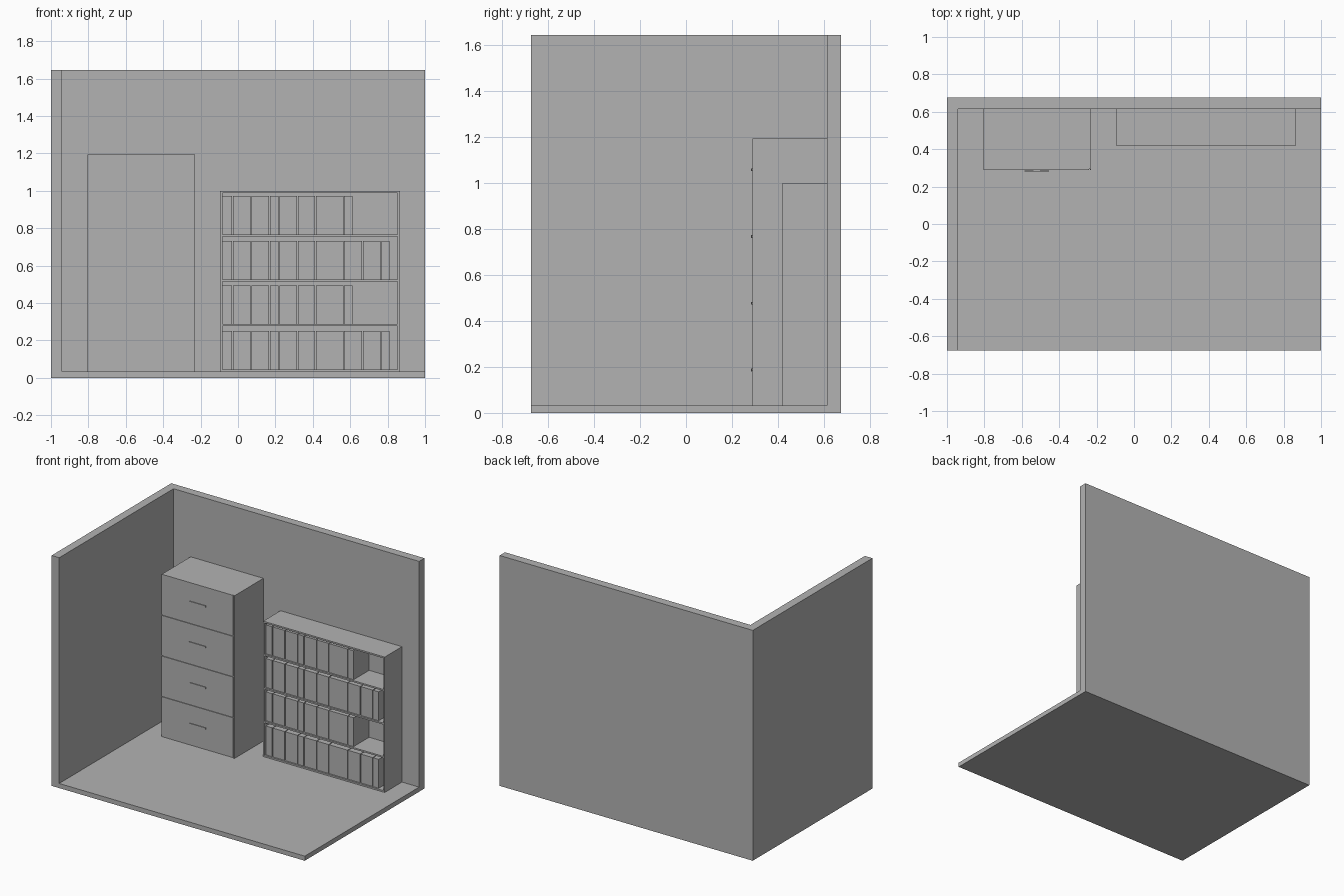
import bpy

cube = bpy.data.objects.get("Cube")
if cube:
    bpy.data.objects.remove(cube)

# Single plain grey for everything
grey = bpy.data.materials.new("plain_grey")
grey.use_nodes = True
colour = (0.45, 0.45, 0.45, 1)
grey.diffuse_color = colour
grey.node_tree.nodes["Principled BSDF"].inputs["Base Color"].default_value = colour


def box(name, x, y, z):
    """Box spanning the (min, max) pairs x, y and z."""
    spans = (x, y, z)
    bpy.ops.mesh.primitive_cube_add(size=1)
    ob = bpy.context.object
    ob.name = name
    centre = [(a + b) / 2 for a, b in spans]
    for v in ob.data.vertices:
        v.co = [c + p * (b - a) for c, p, (a, b) in zip(centre, v.co, spans)]
    ob.data.materials.append(grey)
    return ob


# Room shell
FLOOR, BACK, TOP, DEPTH = 0.033, 0.615, 1.645, 0.675
box("floor", (-1, 1), (-DEPTH, DEPTH), (0, FLOOR))
box("back_wall", (-1, 1), (BACK, DEPTH), (FLOOR, TOP))
box("right_wall", (-1, -0.94), (-DEPTH, BACK), (FLOOR, TOP))

# Filing cabinet: carcass, drawer fronts and pull handles
left, right, front, cab_top = -0.805, -0.23, 0.289, 1.195
box("cabinet_body", (left, right), (front + 0.005, BACK), (FLOOR, cab_top))
box("cabinet_side_edge", (right - 0.006, right), (front, front + 0.005), (FLOOR, cab_top))
step = (cab_top - FLOOR) / 4
for i in range(4):
    z = FLOOR + i * step
    box(f"drawer_front_{i + 1}", (left, right - 0.011), (front, front + 0.005),
        (z + 0.003, z + step - (0.003 if i < 3 else 0)))
    mid, h = -0.52, z + step / 2 + 0.009
    box(f"handle_bar_{i + 1}", (mid - 0.065, mid + 0.065), (front - 0.007, front - 0.002),
        (h - 0.006, h + 0.006))
    box(f"handle_stem_{i + 1}", (mid - 0.02, mid + 0.02), (front - 0.003, front),
        (h - 0.005, h + 0.005))

# Bookcase: sides, back panel and five boards
left, right, front, case_top, board = -0.095, 0.865, 0.42, 1.0, 0.011
box("bookcase_side_right", (left, left + board), (front, BACK), (FLOOR, case_top))
box("bookcase_side_left", (right - board, right), (front, BACK), (FLOOR, case_top))
inside = (left + board, right - board)
box("bookcase_back", inside, (BACK - 0.008, BACK), (FLOOR, case_top))
shelf_tops = [0.044, 0.288, 0.526, 0.766, case_top]
for i, z in enumerate(shelf_tops):
    box(f"shelf_{i + 1}", inside, (front, BACK - 0.008), (z - board, z))

# Binders in repeating widths; lower and third rows are longer
short_row = [0.055, 0.098, 0.1, 0.05, 0.1, 0.097, 0.15, 0.048]
long_row = short_row[:-1] + [0.1, 0.098, 0.048]
for i, z in enumerate(shelf_tops[:4]):
    x = inside[0] + 0.002
    for j, width in enumerate(short_row if i % 2 else long_row):
        box(f"binder_{i + 1}_{j + 1}", (x, x + width - 0.005),
            (front + 0.012, BACK - 0.012), (z, z + 0.206))
        x += width
